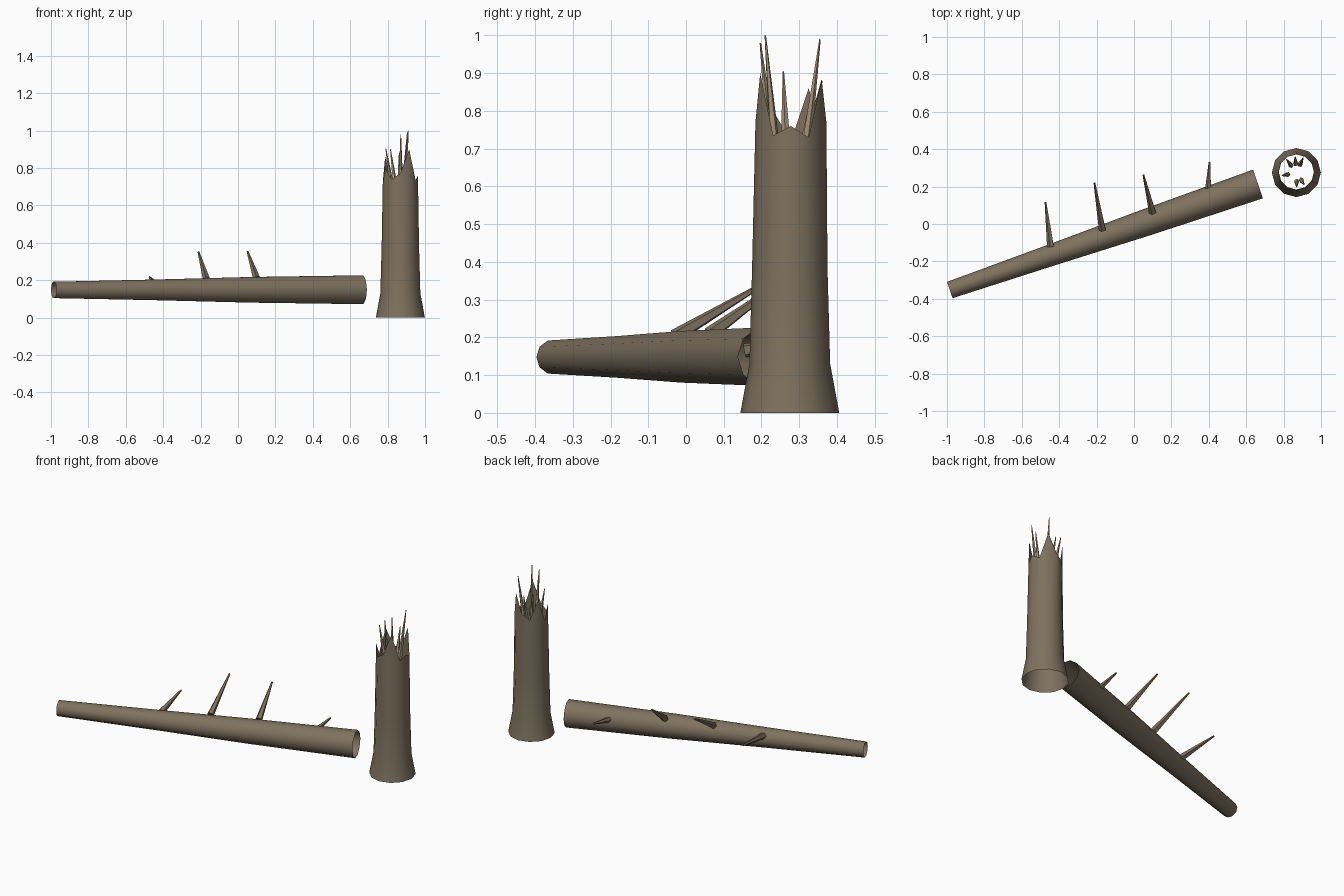
import bpy, bmesh, math
from mathutils import Vector

if "Cube" in bpy.data.objects:
    bpy.data.objects.remove(bpy.data.objects["Cube"])


def material(name, rgb):
    m = bpy.data.materials.new(name)
    m.diffuse_color = (*rgb, 1)
    m.use_nodes = True
    m.node_tree.nodes["Principled BSDF"].inputs["Base Color"].default_value = m.diffuse_color
    return m


bark = material("bark", (0.21, 0.165, 0.115))
wood = material("fresh_wood", (0.38, 0.29, 0.19))


def finish(name, bm, mat, angle=45):
    bmesh.ops.recalc_face_normals(bm, faces=bm.faces)
    me = bpy.data.meshes.new(name)
    bm.to_mesh(me)
    bm.free()
    ob = bpy.data.objects.new(name, me)
    bpy.context.collection.objects.link(ob)
    me.materials.append(mat)
    bpy.ops.object.select_all(action='DESELECT')
    ob.select_set(True)
    bpy.context.view_layer.objects.active = ob
    bpy.ops.object.shade_smooth_by_angle(angle=math.radians(angle))


def skin(bm, rings, cap=False):
    """Bridge successive rings of points into a tube."""
    rings = [[bm.verts.new(p) for p in r] for r in rings]
    n = len(rings[0])
    for a, b in zip(rings, rings[1:]):
        for i in range(n):
            j = (i + 1) % n
            bm.faces.new((a[i], a[j], b[j], b[i]))
    if cap:
        bm.faces.new(rings[0])
        bm.faces.new(rings[-1])


def tube(name, stations, sides, mat, cap=False):
    """Tube through (point, radius) stations, sections square to its axis."""
    axis = (Vector(stations[-1][0]) - Vector(stations[0][0])).normalized()
    u = Vector((0, 0, 1)).cross(axis).normalized()
    v = axis.cross(u)
    rings = []
    for p, r in stations:
        ring = []
        for i in range(sides):
            a = math.tau * i / sides
            ring.append(Vector(p) + r * (math.cos(a) * u + math.sin(a) * v))
        rings.append(ring)
    bm = bmesh.new()
    skin(bm, rings, cap)
    finish(name, bm, mat)


# Stump: open flared shell with a jagged broken rim
CX, CY = 0.868, 0.275
rim = [0.76, 0.73, 0.885, 0.77, 0.74, 0.86, 0.72, 0.80, 0.74, 0.77, 0.90, 0.735]


def stump_ring(r, heights, dy=0.0):
    return [(CX + r * math.cos(math.tau * i / 12),
             CY + dy + r * math.sin(math.tau * i / 12), z)
            for i, z in enumerate(heights)]


bm = bmesh.new()
skin(bm, [stump_ring(0.131, [0] * 12),
          stump_ring(0.107, [0.13] * 12),
          stump_ring(0.100, [0.38] * 12),
          stump_ring(0.094, rim, 0.003)])
finish("stump", bm, bark)

# Splinters leaning outward inside the broken rim
tips = [(0.79, 0.258, 0.905), (0.87, 0.197, 0.98), (0.91, 0.21, 1.0),
        (0.905, 0.355, 0.99), (0.862, 0.36, 0.88), (0.815, 0.347, 0.90)]
for i, t in enumerate(tips):
    out = Vector((t[0] - CX, t[1] - CY, 0)).normalized() * 0.047
    base = Vector((CX, CY, 0.70)) + out
    tube(f"splinter_{i + 1}", [(base, 0.014), (t, 0.002)], 5, wood, True)

# Fallen log: open tapering tube
A, B = Vector((-0.985, -0.353, 0.148)), Vector((0.663, 0.214, 0.149))
tube("fallen_log", [(A.lerp(B, f), r) for f, r in
                    ((0, 0.046), (0.33, 0.058), (0.64, 0.072), (1, 0.081))],
     10, bark)

# Broken branch stubs on the log
stubs = [((-0.445, -0.12, 0.178), (-0.473, 0.118, 0.217)),
         ((-0.168, -0.03, 0.202), (-0.211, 0.219, 0.35)),
         ((0.100, 0.062, 0.208), (0.051, 0.262, 0.353)),
         ((0.396, 0.155, 0.165), (0.404, 0.331, 0.198))]
for i, (base, tip) in enumerate(stubs):
    tube(f"branch_stub_{i + 1}", [(base, 0.020), (tip, 0.005)], 5, bark, True)
